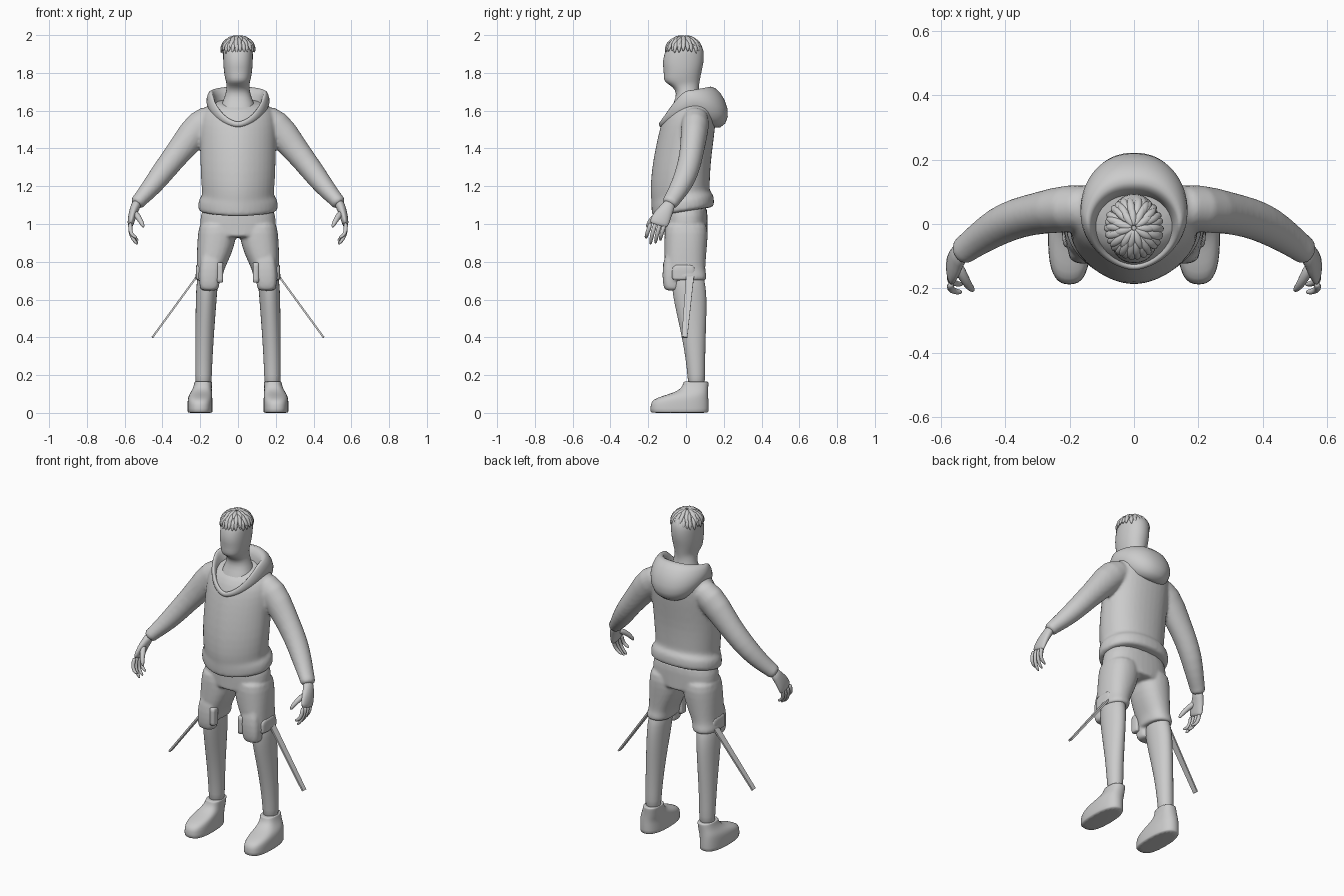
import bpy, bmesh, math, random
from mathutils import Vector

random.seed(4)


def spow(v, p):
    return math.copysign(abs(v) ** p, v)


def slab(z, cx, rx, yf, yb, ef=2.0, eb=2.0, tilt=0.0, n=20):
    """Horizontal rounded section; ef / eb set how boxy the front / back is."""
    pts, ym, h = [], (yf + yb) / 2, (yb - yf) / 2
    for i in range(n):
        a = 2 * math.pi * i / n
        c, s = math.cos(a), math.sin(a)
        p = 2 / (ef if s < 0 else eb)
        y = ym + h * spow(s, p)
        pts.append(Vector((cx + rx * spow(c, p), y, z + tilt * y)))
    return pts


def tube(path, ref=(0, 1, 0), n=16, turn=0.0):
    """Sections across a path of (x, y, z, radius along ref, radius across)."""
    P = [Vector(p[:3]) for p in path]
    rings = []
    for i, p in enumerate(path):
        t = (P[min(i + 1, len(P) - 1)] - P[max(i - 1, 0)]).normalized()
        r = Vector(ref)
        u = (r - t * r.dot(t)).normalized()
        v = t.cross(u)
        rings.append([P[i] + u * p[3] * math.cos(a) + v * p[4] * math.sin(a)
                      for a in (turn + 2 * math.pi * k / n for k in range(n))])
    return rings


def both(rings):
    return [rings, [[Vector((-p.x, p.y, p.z)) for p in r] for r in rings]]


def make(name, parts, sub=1, voxel=0, closed=False, smooth=True, relax=5):
    bm = bmesh.new()
    for rings in parts:
        vs = [[bm.verts.new(p) for p in r] for r in rings]
        n = len(vs[0])
        for A, B in zip(vs, vs[1:] + ([vs[0]] if closed else [])):
            for k in range(n):
                bm.faces.new((A[k], A[(k + 1) % n], B[(k + 1) % n], B[k]))
        if not closed:
            bm.faces.new(vs[0][::-1])
            bm.faces.new(vs[-1])
    bmesh.ops.recalc_face_normals(bm, faces=bm.faces[:])
    for f in bm.faces:
        f.smooth = smooth
    me = bpy.data.meshes.new(name)
    bm.to_mesh(me)
    bm.free()
    ob = bpy.data.objects.new(name, me)
    bpy.context.collection.objects.link(ob)
    if sub:
        m = ob.modifiers.new("round", 'SUBSURF')
        m.levels = m.render_levels = sub
    if voxel:
        m = ob.modifiers.new("merge", 'REMESH')
        m.mode, m.voxel_size, m.use_smooth_shade = 'VOXEL', voxel, True
        m = ob.modifiers.new("relax", 'SMOOTH')
        m.factor, m.iterations = 0.5, relax
    return ob


# Hooded top: body with hem band, fused with the sleeves
T = 0.16
body = [slab(z, 0, rx, yf, yb, 1.75, 2.3, T) for z, rx, yf, yb in (
    (1.065, .200, -.172, .140), (1.07, .214, -.184, .152), (1.12, .214, -.186, .150),
    (1.14, .205, -.186, .142), (1.155, .190, -.186, .125), (1.20, .196, -.192, .128),
    (1.30, .202, -.186, .132), (1.40, .202, -.170, .145), (1.50, .205, -.148, .158),
    (1.57, .200, -.128, .160), (1.62, .172, -.100, .150), (1.65, .120, -.050, .125))]
sleeve = tube([(.10, .05, 1.585, .07, .065), (.20, .05, 1.53, .078, .092), (.29, .035, 1.41, .066, .074),
               (.36, .02, 1.325, .064, .065), (.42, -.005, 1.245, .062, .060), (.48, -.045, 1.17, .052, .049),
               (.52, -.075, 1.128, .046, .040), (.528, -.081, 1.118, .046, .041), (.542, -.092, 1.10, .040, .036)])
make("hooded_top", [body] + both(sleeve), voxel=.009)

# Hood lying on the back, running down to a V at the chest
hood = []
for X, yb, yf, zb, zs, zf in (
        (.112, .08, -.100, 1.60, 1.60, 1.52), (.127, .095, -.122, 1.70, 1.68, 1.535),
        (.143, .125, -.136, 1.74, 1.715, 1.545), (.163, .185, -.146, 1.705, 1.69, 1.53),
        (.172, .228, -.143, 1.61, 1.65, 1.515), (.155, .222, -.130, 1.525, 1.60, 1.51),
        (.120, .14, -.100, 1.485, 1.56, 1.50)):
    ring = []
    for i in range(32):
        a = 2 * math.pi * i / 32
        c, s = math.cos(a), math.sin(a)
        x = X * spow(s, 1.2 if c < 0 else .9)
        z = zs + ((zb if c > 0 else zf) - zs) * abs(c) ** 1.25
        ring.append(Vector((x, (yb + yf) / 2 + (yb - yf) / 2 * c, z)))
    hood.append(ring)
make("hood", [hood], closed=True)

# Head and neck
make("head", [[slab(z, 0, rx, yf, yb, 2.3, 2.1) for z, rx, yf, yb in (
    (1.54, .110, -.115, .10), (1.62, .095, -.078, .085), (1.67, .072, -.052, .075), (1.71, .062, -.055, .068),
    (1.735, .060, -.085, .070), (1.752, .064, -.114, .073), (1.775, .070, -.120, .077), (1.81, .076, -.118, .084),
    (1.85, .079, -.126, .094), (1.90, .080, -.117, .097), (1.94, .078, -.100, .090),
    (1.97, .058, -.070, .062), (1.982, .020, -.03, .03))]])

# Hair: layered clumps fanning out from the crown
locks = []
for count, start, end, lift in ((26, 28, 96, .0), (18, 14, 72, .004), (11, 3, 48, .006)):
    for i in range(count):
        a = 2 * math.pi * (i + random.uniform(-.2, .2)) / count
        last = end + random.uniform(-7, 7)
        path = []
        for k, w in enumerate((.5, 1, 1.1, .9, .25)):
            th = math.radians(start + (last - start) * k / 4)
            r = math.sin(th)
            path.append((math.cos(a) * r * (.090 + lift), -.012 + math.sin(a) * r * (.096 + lift),
                         1.914 + math.cos(th) * (.072 + lift), .0135 * w, .010 * w))
        locks.append(tube(path, (-math.sin(a), math.cos(a), 0), 6))
make("hair_clumps", locks)

# Hands: palm, four curled fingers and a thumb
hand = [tube([(.53, -.082, 1.12, .033, .027), (.547, -.098, 1.085, .036, .025), (.560, -.125, 1.045, .050, .022),
              (.568, -.143, 1.005, .052, .018), (.569, -.147, .99, .046, .012)])]
for by, tip in ((-.186, (.532, -.212, .925)), (-.160, (.530, -.188, .890)),
                (-.134, (.527, -.162, .895)), (-.110, (.525, -.136, .912))):
    hand.append(tube([(.568, by, 1.01, .013, .013), (.573, by - .014, .965, .012, .012),
                      (.558, (by - .014 + tip[1]) / 2 - .004, (.965 + tip[2]) / 2 - .008, .011, .011),
                      (*tip, .007, .007)], n=8))
hand.append(tube([(.552, -.12, 1.065, .02, .02), (.530, -.165, 1.04, .017, .017),
                  (.512, -.195, 1.01, .014, .014), (.498, -.208, .98, .008, .008)], n=8))
make("hands", [q for p in hand for q in both(p)])

# Baggy shorts: hips fused with two legs and the knee pouches
hips = [slab(z, 0, rx, -.115, .115, 2.4, 2.4) for z, rx in ((1.12, .185), (1.04, .20), (.98, .207), (.94, .18), (.925, .13))]
leg = [slab(z, cx, rx, yf, yb, 2.4, 2.3) for z, cx, rx, yf, yb in (
    (1.03, .105, .097, -.11, .11), (.95, .110, .103, -.115, .118), (.88, .118, .100, -.115, .112),
    (.80, .136, .083, -.115, .105), (.755, .147, .073, -.110, .102), (.73, .153, .074, -.105, .110),
    (.705, .155, .072, -.100, .110), (.70, .155, .062, -.09, .10))]
pouch = [slab(z, cx, rx, yf, -.03, 2.8, 2.8) for z, cx, rx, yf in (
    (.87, .135, .050, -.10), (.80, .145, .056, -.122), (.72, .150, .057, -.126), (.665, .152, .052, -.120), (.645, .152, .045, -.108))]
make("shorts", [hips] + both(leg) + both(pouch), voxel=.008, relax=3)

# Strips beside the knee pouch and the small outer flap
strip = [slab(z, .095, .017, -.122, -.07, 4, 4, n=12) for z in (.69, .695, .79, .797)]
flap = [slab(z, .208, .016, -.075, .05, 3, 3, n=12) for z in (.705, .71, .75, .79)]
make("knee_flaps", both(strip) + both(flap))

# Slim lower legs
shin = [slab(z, cx, rx, yf, yb) for z, cx, rx, yf, yb in (
    (.78, .155, .058, -.08, .09), (.65, .166, .057, -.075, .108), (.58, .169, .055, -.062, .110), (.48, .174, .052, -.040, .108),
    (.38, .178, .049, -.018, .104), (.28, .181, .046, -.002, .102), (.20, .182, .044, .008, .102), (.13, .183, .042, .01, .10))]
make("lower_legs", both(shin))

# Shoes
shoe = [slab(z, cx, rx, yf, yb, 2.7, 2.4) for z, cx, rx, yf, yb in (
    (0, .200, .064, -.184, .117), (.002, .201, .067, -.190, .121), (.045, .201, .067, -.190, .121), (.07, .201, .066, -.178, .120),
    (.09, .199, .063, -.125, .119), (.107, .195, .058, -.065, .118), (.13, .189, .050, -.024, .118),
    (.158, .184, .047, -.015, .120), (.165, .184, .046, -.013, .119), (.166, .184, .040, -.005, .11))]
make("shoes", both(shoe))

# Flat loose straps hanging out from the knees
q = math.sqrt(2)
strap = tube([(.21, .022, .733, .021 * q, .005 * q), (.453, -.008, .40, .015 * q, .005 * q)], n=4, turn=math.pi / 4)
make("side_straps", both(strap), sub=0, smooth=False)
